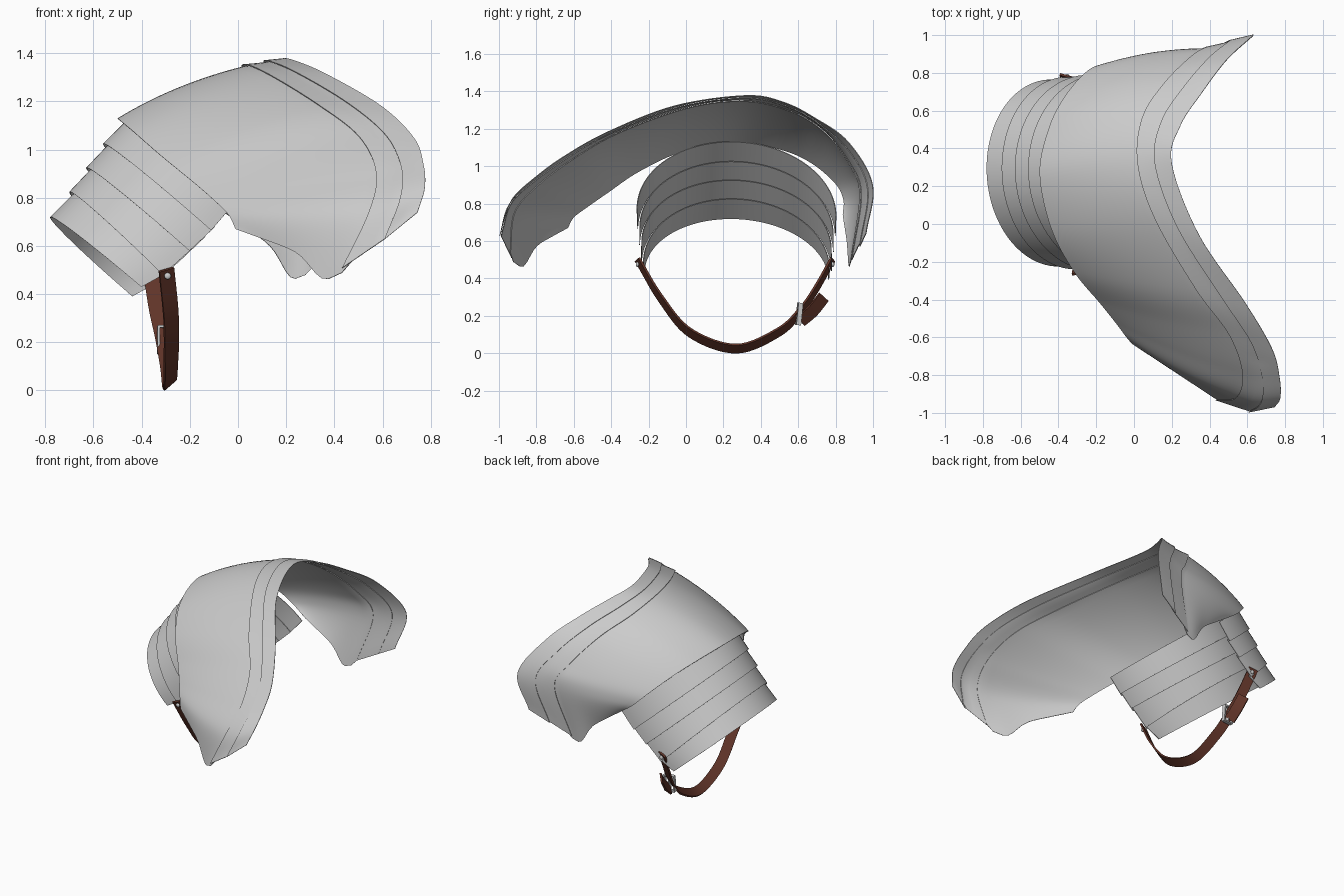
import bpy, bmesh, math
from mathutils import Vector, Matrix

if "Cube" in bpy.data.objects:
    bpy.data.objects.remove(bpy.data.objects["Cube"])


def material(name, rgb, rough):
    m = bpy.data.materials.new(name)
    m.use_nodes = True
    m.diffuse_color = (*rgb, 1)
    shader = m.node_tree.nodes["Principled BSDF"]
    shader.inputs["Base Color"].default_value = (*rgb, 1)
    shader.inputs["Roughness"].default_value = rough
    return m


steel = material("steel grey", (0.6, 0.6, 0.6), 0.5)
leather = material("brown leather", (0.12, 0.035, 0.022), 0.7)


def finish(bm, name, mat, thickness=0):
    mesh = bpy.data.meshes.new(name)
    bm.to_mesh(mesh)
    bm.free()
    mesh.materials.append(mat)
    ob = bpy.data.objects.new(name, mesh)
    bpy.context.collection.objects.link(ob)
    bpy.ops.object.select_all(action="DESELECT")
    ob.select_set(True)
    bpy.context.view_layer.objects.active = ob
    if thickness:
        solid = ob.modifiers.new("thickness", "SOLIDIFY")
        solid.thickness = thickness
        solid.offset = -1
        bpy.ops.object.modifier_apply(modifier="thickness")
    bpy.ops.object.shade_smooth_by_angle(angle=math.radians(40))
    return ob


def spline(points, steps=8):
    """Smooth path through the points."""
    p = [Vector(q) for q in points]
    p = [2 * p[0] - p[1]] + p + [2 * p[-1] - p[-2]]
    out = []
    for a, b, c, d in zip(p, p[1:], p[2:], p[3:]):
        for s in range(steps):
            t = s / steps
            out.append(0.5 * (2 * b + (c - a) * t + (2 * a - 5 * b + 4 * c - d) * t * t
                              + (3 * b - a - 3 * c + d) * t ** 3))
    return out + [p[-2]]


def sheet(rows, name, mat, thickness):
    """Skin a grid of points and thicken it inwards."""
    bm = bmesh.new()
    grid = [[bm.verts.new(v) for v in row] for row in rows]
    for r, s in zip(grid, grid[1:]):
        for j in range(len(r) - 1):
            bm.faces.new((r[j], r[j + 1], s[j + 1], s[j]))
    return finish(bm, name, mat, thickness)


# Edges of the shoulder plate, from the front wing over the top to the back wing
arm_edge = spline([
    (-.01, -.635, .67), (-.04, -.6, .73), (-.1, -.52, .79), (-.18, -.42, .86),
    (-.32, -.25, .975), (-.44, -.02, 1.08), (-.50, .27, 1.13), (-.45, .51, 1.09),
    (-.37, .67, 1.02), (-.26, .8, .91), (-.17, .845, .82), (-.06, .84, .74)])
seam = spline([
    (.43, -.925, .51), (.54, -.91, .74), (.57, -.78, .9), (.5, -.58, 1.05),
    (.325, -.34, 1.185), (.11, .03, 1.315), (.02, .32, 1.345), (.045, .56, 1.29),
    (.16, .74, 1.18), (.30, .88, 1.0), (.38, .93, .84), (.28, .88, .5)])
neck_edge = spline([
    (.745, -.97, .74), (.775, -.92, .84), (.77, -.81, .94), (.73, -.66, 1.05),
    (.59, -.42, 1.185), (.345, -.06, 1.325), (.20, .32, 1.38), (.245, .52, 1.345),
    (.355, .69, 1.26), (.49, .87, 1.13), (.63, 1.0, .9), (.565, .965, .64)])
heart = Vector((.2, .1, .6))


def outward(p):
    return (p - heart).normalized()


# Shared edge of the two rim plates, flared at the front wing
mid_edge = []
for i, (a, b) in enumerate(zip(seam, neck_edge)):
    p = a.lerp(b, .5)
    mid_edge.append(p + outward(p) * .045 * max(0, 1 - i / 20))

# Main shoulder plate, bulged, with rounded wing tips and a lip under the rim
rows = []
last = len(seam) - 1
for i, (a, c) in enumerate(zip(arm_edge, seam)):
    end = max(0, 1 - min(i, last - i) / 8) ** 2
    row = []
    for j in range(17):
        t = j / 16
        p = a.lerp(c, t)
        p += outward(a.lerp(c, .5)) * .09 * t * (1 - t) * (1 - end)
        p.z -= end * .075 * math.exp(-((t - .82) / .16) ** 2)
        row.append(p)
    rows.append(row + [c.lerp(mid_edge[i], .25)])
sheet(rows, "shoulder_plate", steel, .004)

# Two overlapping rim plates towards the neck
inner, outer = [], []
for a, b, c in zip(seam, mid_edge, neck_edge):
    for plate, lo, hi in ((inner, a, b), (outer, b, c)):
        plate.append([lo.lerp(hi, t) + outward(lo) * .009 * (1 - t) for t in (0, .33, .67, 1)])
    inner[-1].append(b.lerp(c, .25))
sheet(inner, "inner_rim_plate", steel, .004)
sheet(outer, "outer_rim_plate", steel, .004)

# Stepped upper arm lames: half tubes, each tucked under the next
tops = [(-.78, .72), (-.70, .825), (-.63, .925), (-.56, 1.025), (-.47, 1.14)]
bottoms = [(-.42, .41), (-.33, .46), (-.22, .56), (-.13, .645), (-.04, .75)]
widths = [.495, .51, .52, .53, .545]
arm_axis = Vector((.69, 0, .72))


def arc_point(k, angle, tuck):
    top, low = Vector(tops[k]), Vector(bottoms[k])
    top += (low - top).normalized() * tuck
    p = low.lerp(top, math.sin(angle))
    q = Vector((p.x, .27 - (widths[k] - tuck * .6) * math.cos(angle), p.y))
    return q + arm_axis * .027 * math.cos(angle)


for k in range(4):
    rows = []
    for i in range(49):
        angle = math.pi * i / 48
        a, b = arc_point(k, angle, 0), arc_point(k + 1, angle, .018)
        rows.append([a.lerp(b, t) for t in (0, .35, .7, 1.15 if k < 3 else 1.04)])
    sheet(rows, f"arm_lame_{k + 1}", steel, .004)


# Leather strap hanging under the arm
def across(tangent, lean):
    lean = Vector(lean)
    return (lean - tangent * lean.dot(tangent)).normalized()


def strap(points, name, width, lean):
    path = spline(points)
    rows = []
    for i, p in enumerate(path):
        tangent = (path[min(i + 1, len(path) - 1)] - path[max(i - 1, 0)]).normalized()
        side = across(tangent, lean) * width / 2
        rows.append([p + side, p - side])
    sheet(rows, name, leather, .012)


strap([(-.295, -.265, .50), (-.275, -.14, .29), (-.275, .02, .105), (-.28, .27, .02),
       (-.29, .5, .11), (-.31, .62, .225), (-.335, .7, .34), (-.36, .79, .50)],
      "arm_strap", .066, (.75, 0, .65))
strap([(-.3, .615, .17), (-.305, .68, .225), (-.315, .74, .3)], "strap_tail", .075, (.5, -.5, .55))

# Buckle frame and prong
along = Vector((0, .1, 1)).normalized()
side = across(along, (1, .1, 0))
frame = Matrix((side, along, side.cross(along))).transposed().to_4x4()
frame.translation = (-.295, .605, .21)
bm = bmesh.new()
for x, y, sx, sy in ((0, .055, .075, .01), (0, -.055, .075, .01), (.035, 0, .01, .115),
                     (-.035, 0, .01, .115), (0, 0, .008, .115)):
    bmesh.ops.create_cube(bm, size=1, matrix=frame @ Matrix.Translation((x, y, 0))
                          @ Matrix.Diagonal((sx, sy, .025, 1)))
finish(bm, "buckle", steel)

# Rivets holding the strap ends
for name, spot in (("front_rivet", (-.292, -.26, .475)), ("back_rivet", (-.355, .785, .475))):
    bm = bmesh.new()
    bmesh.ops.create_uvsphere(bm, u_segments=16, v_segments=8, radius=.014,
                              matrix=Matrix.Translation(spot) @ Matrix.Diagonal((1, .6, 1, 1)))
    finish(bm, name, steel)
